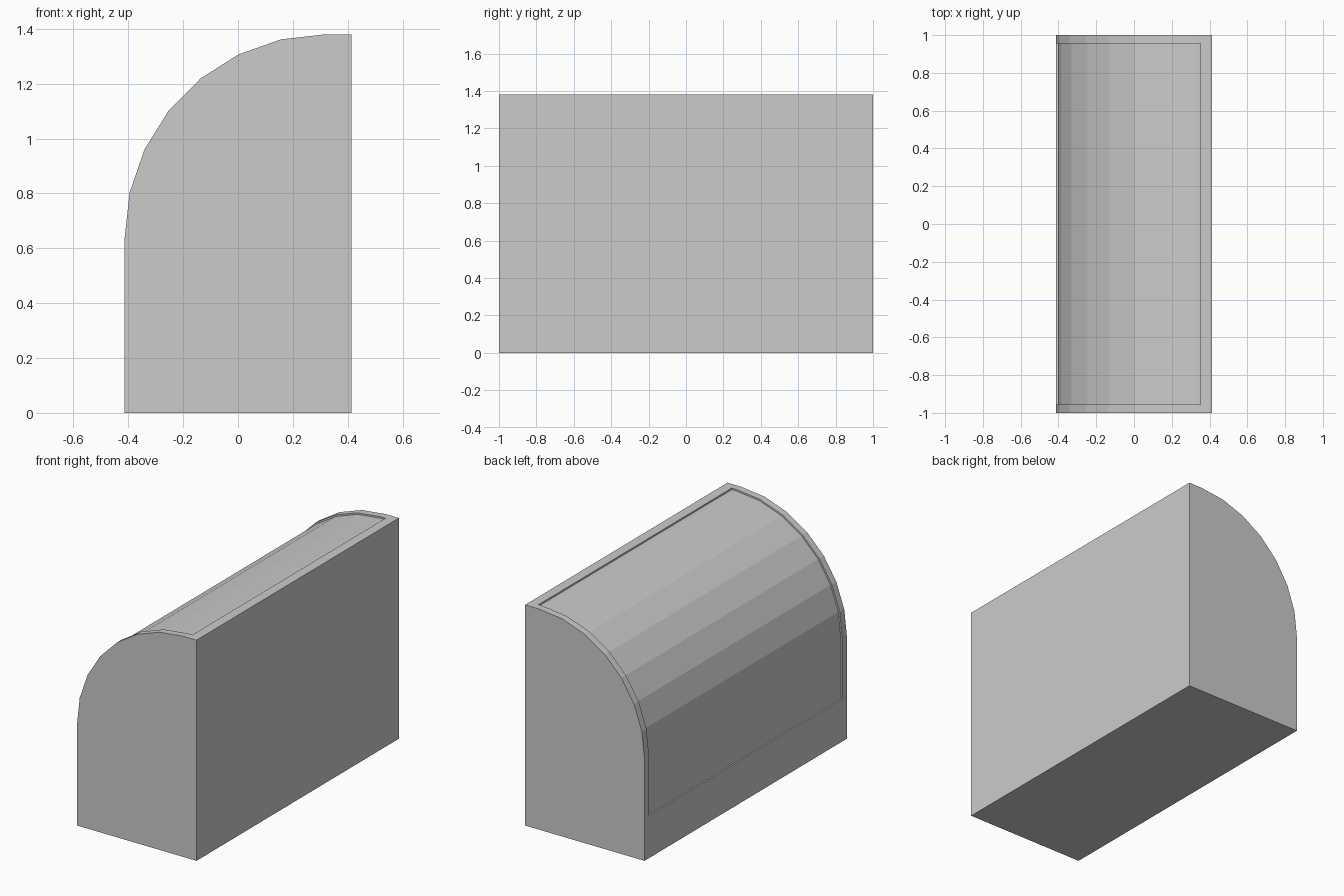
import bpy, math

if "Cube" in bpy.data.objects:
    bpy.data.objects.remove(bpy.data.objects["Cube"])

HALF_W = 0.413
ARC_X, ARC_Z = 0.32, 0.64      # arc centre
RX, RZ = HALF_W + ARC_X, 0.74  # arc radii
STEPS = 7


def arc(grow):
    """Faceted quarter arc from the side wall to the top, offset by grow."""
    pts = []
    for i in range(STEPS + 1):
        a = math.radians(90) * i / STEPS
        pts.append((ARC_X - (RX + grow) * math.cos(a),
                    ARC_Z + (RZ + grow) * math.sin(a)))
    return pts


def extrude_profile(name, profile, half_len):
    n = len(profile)
    verts = [(x, y, z) for y in (-half_len, half_len) for x, z in profile]
    faces = [tuple(range(n))[::-1], tuple(range(n, 2 * n))]
    faces += [(i, (i + 1) % n, n + (i + 1) % n, n + i) for i in range(n)]
    mesh = bpy.data.meshes.new(name)
    mesh.from_pydata(verts, [], faces)
    # the profile runs clockwise in x-z, so make all normals point outward
    import bmesh
    bm = bmesh.new()
    bm.from_mesh(mesh)
    bmesh.ops.recalc_face_normals(bm, faces=bm.faces)
    bm.to_mesh(mesh)
    bm.free()
    obj = bpy.data.objects.new(name, mesh)
    bpy.context.collection.objects.link(obj)
    return obj


# Solid round-shouldered body
top = ARC_Z + RZ
body = extrude_profile(
    "body", [(-HALF_W, 0)] + arc(0) + [(HALF_W, top), (HALF_W, 0)], 1.0)

# Shallow panel recess following the curved side, leaving a rim all round
DEPTH, OUT = 0.01, 0.05
PANEL_X, PANEL_Z = 0.352, 0.265
inner = [(-HALF_W + DEPTH, PANEL_Z)] + arc(-DEPTH) + [(PANEL_X, top - DEPTH)]
outer = [(-HALF_W - OUT, PANEL_Z)] + arc(OUT) + [(PANEL_X, top + OUT)]
cutter = extrude_profile("panel_cutter", inner + outer[::-1], 0.955)
cutter.hide_render = True

cut = body.modifiers.new("panel_recess", 'BOOLEAN')
cut.operation = 'DIFFERENCE'
cut.solver = 'EXACT'
cut.object = cutter
bpy.context.view_layer.objects.active = body
bpy.ops.object.modifier_apply(modifier=cut.name)
bpy.data.objects.remove(cutter)
